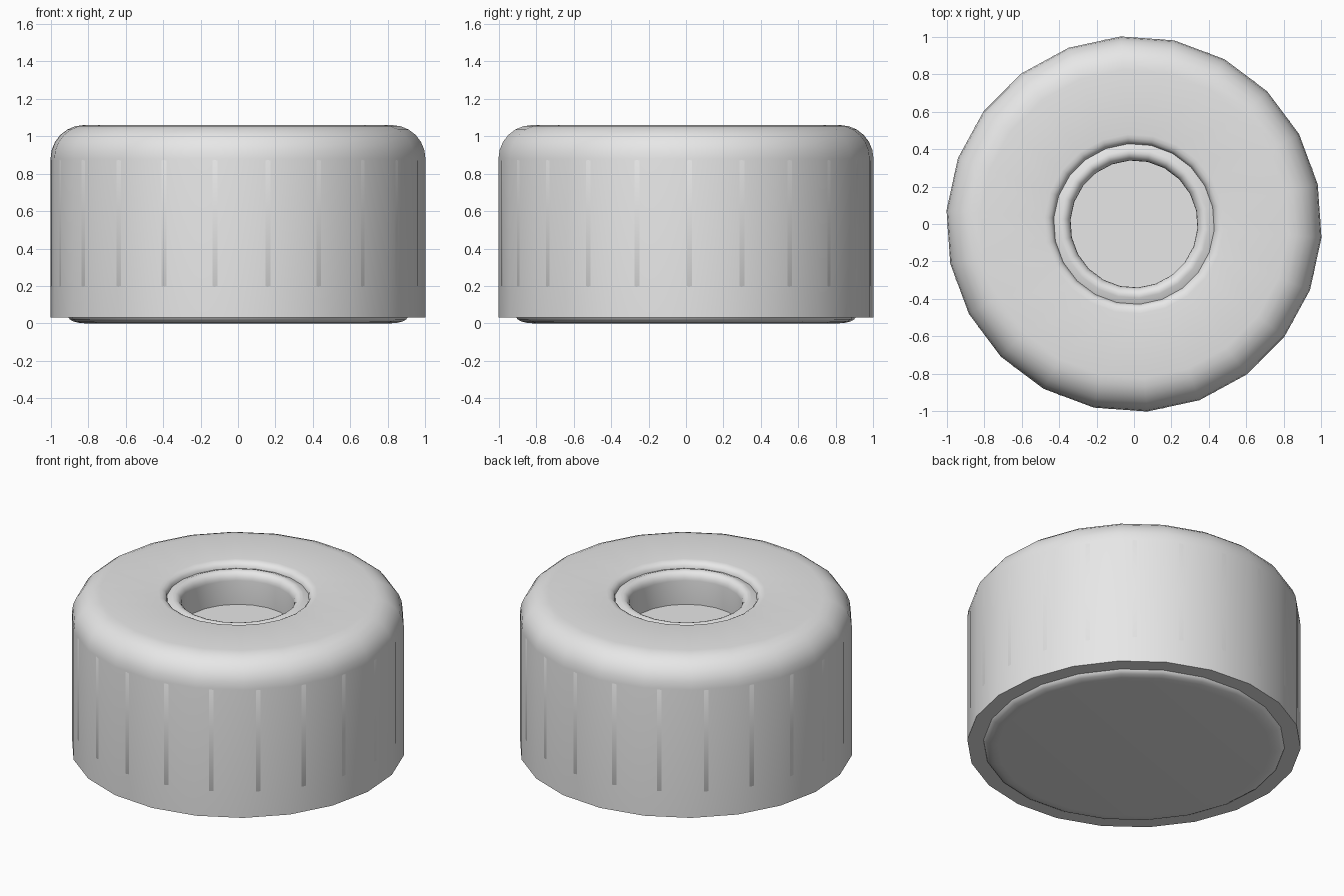
import bpy, bmesh, math

old = bpy.data.objects.get("Cube")
if old:
    bpy.data.objects.remove(old, do_unlink=True)

mat = bpy.data.materials.new("light grey plastic")
mat.use_nodes = True
mat.diffuse_color = (0.8, 0.8, 0.8, 1)
mat.node_tree.nodes["Principled BSDF"].inputs["Base Color"].default_value = mat.diffuse_color


def arc(cx, cz, rx, rz, start, end, steps):
    """Points on an elliptical quarter of a profile, as (radius, height)."""
    angles = [math.radians(start + (end - start) * i / steps) for i in range(steps + 1)]
    return [(cx + rx * math.cos(a), cz + rz * math.sin(a)) for a in angles]


def lathe(name, profile, sides, turn):
    """Spin an (r, z) profile round the z axis; r = 0 closes it to a point."""
    bm = bmesh.new()
    rings = []
    for r, z in profile:
        if r == 0:
            rings.append([bm.verts.new((0, 0, z))] * sides)
            continue
        ring = []
        for i in range(sides):
            a = math.radians(turn) + math.tau * i / sides
            ring.append(bm.verts.new((r * math.cos(a), r * math.sin(a), z)))
        rings.append(ring)
    for low, high in zip(rings, rings[1:]):
        for i in range(sides):
            j = (i + 1) % sides
            corners = dict.fromkeys((low[i], low[j], high[j], high[i]))
            bm.faces.new(list(corners))
    bmesh.ops.recalc_face_normals(bm, faces=bm.faces)
    mesh = bpy.data.meshes.new(name)
    bm.to_mesh(mesh)
    bm.free()
    mesh.materials.append(mat)
    obj = bpy.data.objects.new(name, mesh)
    bpy.context.collection.objects.link(obj)
    bpy.ops.object.select_all(action='DESELECT')
    bpy.context.view_layer.objects.active = obj
    obj.select_set(True)
    bpy.ops.object.shade_smooth_by_angle(angle=math.radians(40))
    return obj


# Outer shell: underside, wall, rounded shoulder, flat top, rolled edge and hole
shell = [(0, 0.03), (1.005, 0.03)]
shell += arc(0.825, 0.88, 0.18, 0.18, 0, 90, 6)
shell += arc(0.48, 1.02, 0.05, 0.04, 90, 180, 4)
shell += arc(0.385, 0.98, 0.045, 0.055, 75, 180, 5)
shell += [(0.345, 0.82), (0, 0.82)]
lathe("cap_shell", shell, 22, 94)

# Shallow foot under the shell with a rounded lower edge
foot = [(0, 0)] + arc(0.82, 0.035, 0.09, 0.035, -90, 0, 4) + [(0, 0.035)]
lathe("cap_foot", foot, 22, 94)

# Inner sleeve whose corners stand just proud of the wall as faint upright ribs
sleeve = [(0, 0.15), (0.97, 0.15), (0.998, 0.2), (0.998, 0.87), (0.97, 0.93), (0, 0.93)]
sleeve = [p for p in sleeve if p[0] > 0]
lathe("grip_sleeve", sleeve, 22, 99)
